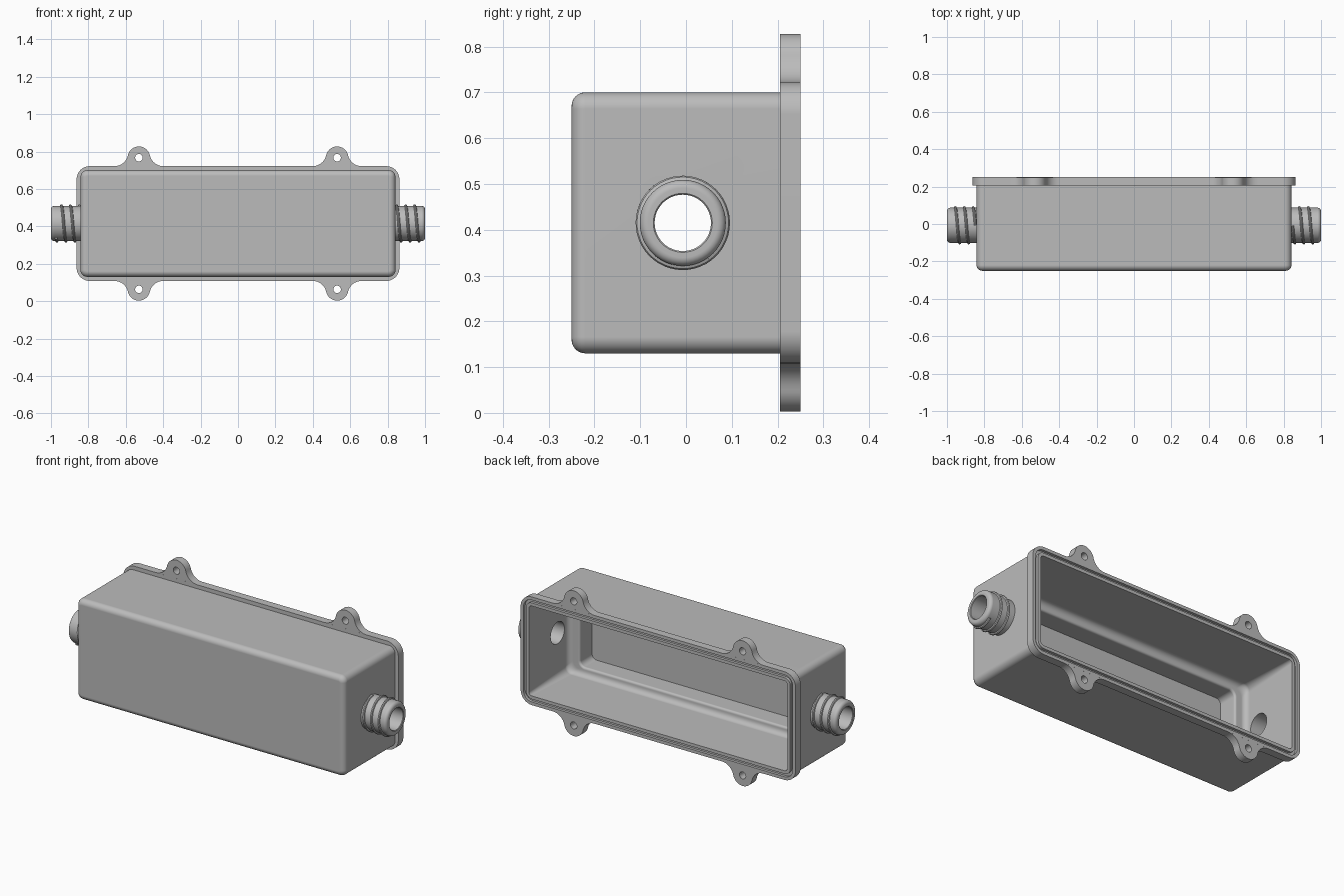
import bpy, bmesh
from math import sin, cos, pi, sqrt, atan2
from mathutils import Vector, Matrix

if "Cube" in bpy.data.objects:
    bpy.data.objects.remove(bpy.data.objects["Cube"])

gray = bpy.data.materials.new("plain gray")
gray.use_nodes = True
gray.diffuse_color = (0.5, 0.5, 0.5, 1)
gray.node_tree.nodes["Principled BSDF"].inputs["Base Color"].default_value = (0.5, 0.5, 0.5, 1)

MID = 0.415          # height of the box centre
PORT_Y = -0.007      # depth of the port axis
BORE = 0.0615


def make(name, bm):
    bmesh.ops.recalc_face_normals(bm, faces=bm.faces)
    mesh = bpy.data.meshes.new(name)
    bm.to_mesh(mesh)
    bm.free()
    mesh.materials.append(gray)
    ob = bpy.data.objects.new(name, mesh)
    bpy.context.collection.objects.link(ob)
    return ob


def select(ob):
    bpy.ops.object.select_all(action='DESELECT')
    ob.select_set(True)
    bpy.context.view_layer.objects.active = ob


def smooth(ob):
    select(ob)
    bpy.ops.object.shade_smooth_by_angle(angle=0.5)
    ob.modifiers.new("even normals", 'WEIGHTED_NORMAL').keep_sharp = True


def drill(ob, axis, centre, radius, depth):
    """Cut a round hole through an object."""
    bm = bmesh.new()
    turn = Vector((0, 0, 1)).rotation_difference(Vector(axis)).to_matrix().to_4x4()
    bmesh.ops.create_cone(bm, cap_ends=True, segments=48, radius1=radius, radius2=radius,
                          depth=depth, matrix=Matrix.Translation(centre) @ turn)
    cutter = make("cutter", bm)
    mod = ob.modifiers.new("hole", 'BOOLEAN')
    mod.operation, mod.solver, mod.object = 'DIFFERENCE', 'EXACT', cutter
    select(ob)
    bpy.ops.object.modifier_apply(modifier=mod.name)
    bpy.data.objects.remove(cutter)


def loft(bm, rings, closed=False):
    """Skin a list of equal point rings."""
    loops = [[bm.verts.new(p) for p in ring] for ring in rings]
    pairs = list(zip(loops, loops[1:]))
    if closed:
        pairs.append((loops[-1], loops[0]))
    for a, b in pairs:
        for i in range(len(a)):
            j = (i + 1) % len(a)
            bm.faces.new((a[i], a[j], b[j], b[i]))
    return loops


def rounded_rect(hx, hz, r, y, steps=8):
    pts = []
    for k, (sx, sz) in enumerate(((1, 1), (-1, 1), (-1, -1), (1, -1))):
        for i in range(steps + 1):
            a = (k + i / steps) * pi / 2
            pts.append((sx * (hx - r) + r * cos(a), y, MID + sz * (hz - r) + r * sin(a)))
    return pts


# Housing: outer box, flange, seal groove, cavity and stepped pocket in one skin
rings = []
BX, BZ, FX, FZ = 0.842, 0.285, 0.863, 0.307
for i in range(7):
    a = i / 6 * pi / 2
    d = 0.03 * (1 - sin(a))
    rings.append(rounded_rect(BX - d, BZ - d, 0.036 - d, -0.22 - 0.03 * cos(a)))
rings.append(rounded_rect(BX, BZ, 0.036, 0.205))
for inset, y in ((0, 0.205), (0, 0.25), (0.018, 0.25), (0.018, 0.235),
                 (0.034, 0.235), (0.034, 0.25), (0.052, 0.25)):
    rings.append(rounded_rect(FX - inset, FZ - inset, 0.07 - inset, y))
for i in range(7):
    a = i / 6 * pi / 2
    d = 0.052 + 0.03 * (1 - cos(a))
    rings.append(rounded_rect(FX - d, FZ - d, 0.04, -0.075 - 0.03 * sin(a)))
for i in range(5):
    a = i / 4 * pi / 2
    d = 0.012 * (1 - sin(a))
    rings.append(rounded_rect(0.74 + d, 0.208 + d, 0.03 + d, -0.105 - 0.012 * (1 - cos(a))))
rings.append(rounded_rect(0.74, 0.208, 0.03, -0.215))
bm = bmesh.new()
loops = loft(bm, rings)
bm.faces.new(loops[0])
bm.faces.new(loops[-1])
housing = make("housing", bm)
drill(housing, (1, 0, 0), (0, PORT_Y, MID), BORE, 1.8)
smooth(housing)


# Mounting lugs: round ear blended into the flange edge
def lug(name, x, side):
    ear, hole_h, blend = 0.06, 0.045, 0.073
    dx = sqrt((ear + blend) ** 2 - (blend - hole_h) ** 2)
    tip = atan2(blend - hole_h, dx)
    half = []
    for i in range(9):
        a = -pi / 2 - i / 8 * (pi / 2 - tip)
        half.append((dx + blend * cos(a), blend + blend * sin(a)))
    for i in range(1, 13):
        a = tip + i / 12 * (pi / 2 - tip)
        half.append((ear * cos(a), hole_h + ear * sin(a)))
    outline = half + [(-u, v) for u, v in reversed(half[:-1])]
    outline = [(dx, -0.015)] + outline + [(-dx, -0.015)]
    bm = bmesh.new()
    rings = [[(x + u, y, MID + side * (FZ + v)) for u, v in outline] for y in (0.2052, 0.2498)]
    for loop in loft(bm, rings):
        bm.faces.new(loop)
    # the root is trimmed back to the flange edge so the seal groove stays clear
    ob = make(name, bm)
    drill(ob, (0, 1, 0), (x, 0.22, MID + side * (FZ + hole_h)), 0.02, 0.3)
    smooth(ob)


for x, xn in ((-0.53, "right"), (0.53, "left")):
    for side, zn in ((1, "upper"), (-1, "lower")):
        lug(f"{zn}_{xn}_lug", x, side)


# Hose ports: turned tube with a raised spiral ridge
def port(name, spin):
    place = Matrix.Translation((0, PORT_Y, MID)) @ Matrix.Rotation(spin, 4, 'Z')

    def ring_at(x, r):
        return [(x, -r * sin(i / 48 * 2 * pi), r * cos(i / 48 * 2 * pi)) for i in range(48)]

    profile = [(0.841, BORE), (0.841, 0.094), (0.982, 0.094)]
    profile += [(0.982 + 0.018 * sin(a), 0.076 + 0.018 * cos(a))
                for a in (i / 6 * pi / 2 for i in range(1, 7))]
    profile += [(1.0, BORE + 0.003), (0.997, BORE)]
    bm = bmesh.new()
    loft(bm, [ring_at(x, r) for x, r in profile], closed=True)
    bm.transform(place)
    smooth(make(name, bm))

    section = ((-0.009, 0.090), (-0.005, 0.100), (0, 0.103), (0.005, 0.100), (0.009, 0.090))
    turns, steps, pitch = 2.6, 125, 0.048
    rings = []
    for i in range(steps + 1):
        t = i / steps * turns * 2 * pi
        x = 0.848 + pitch * t / (2 * pi)
        rings.append([(x + dx, -r * sin(t), r * cos(t)) for dx, r in section])
    bm = bmesh.new()
    loops = loft(bm, rings)
    bm.faces.new(loops[0])
    bm.faces.new(loops[-1])
    bm.transform(place)
    smooth(make(name + "_thread", bm))


port("left_port", 0)
# half turn about the upright axis, keeping the port axis at the same depth
port("right_port", pi)
